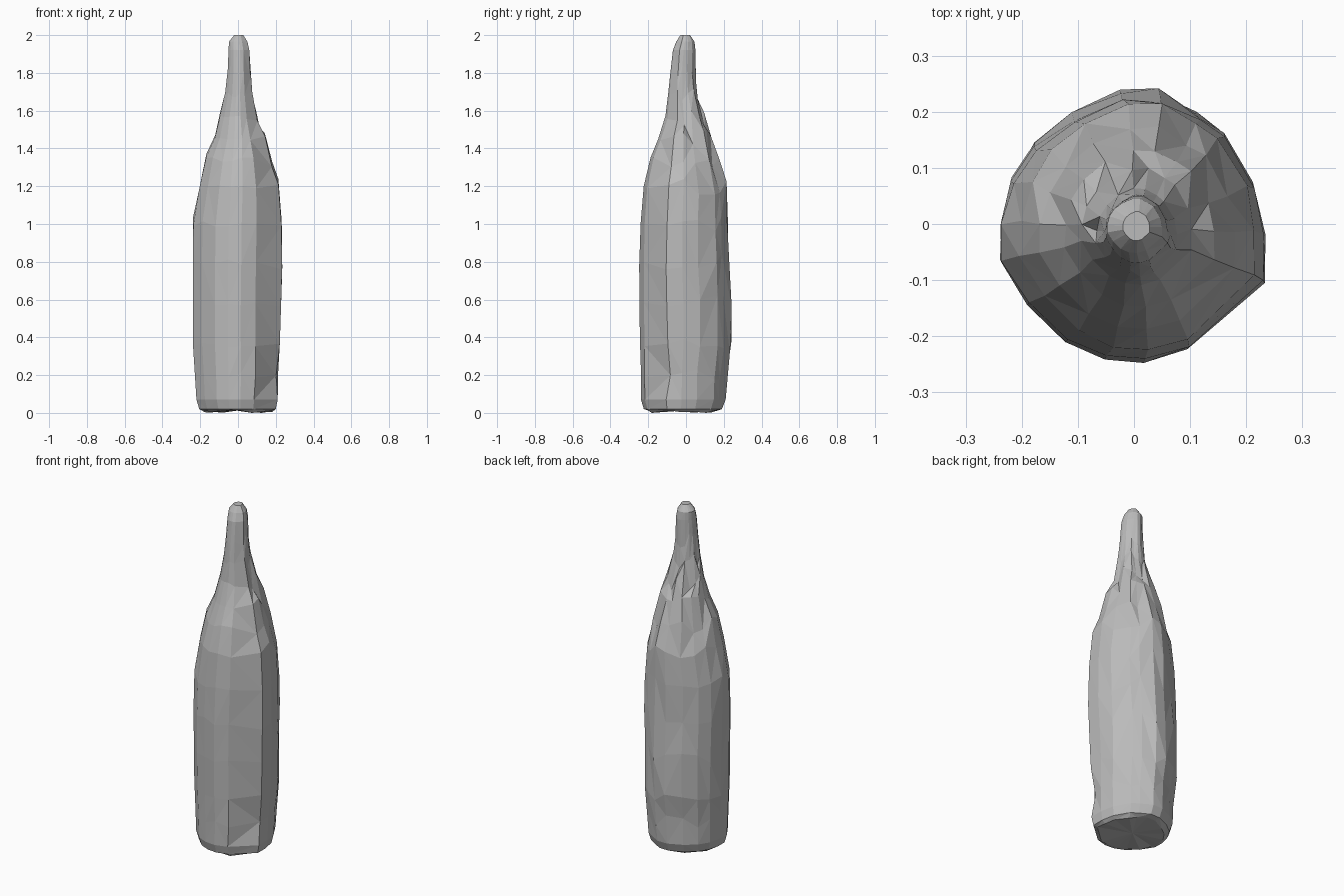
import bpy
import bmesh
import random
from mathutils import Vector

random.seed(4)

cube = bpy.data.objects.get("Cube")
if cube:
    bpy.data.objects.remove(cube, do_unlink=True)


def make_material(name, colour):
    material = bpy.data.materials.new(name)
    material.use_nodes = True
    material.diffuse_color = colour
    material.node_tree.nodes["Principled BSDF"].inputs["Base Color"].default_value = colour
    return material


# Uneven outline of the bottle seen from above, anticlockwise
outline = [
    (.10, -.225), (.24, -.10), (.24, -.01), (.222, .08), (.165, .18),
    (.12, .21), (.05, .25), (-.02, .25), (-.11, .21), (-.18, .155),
    (-.22, .09), (-.24, .01), (-.24, -.06), (-.19, -.14), (-.12, -.21),
    (-.05, -.242), (.02, -.248),
]

# Silhouette limits at each height: height, left, right, front, back
profile = [
    (.01, -.18, .18, -.20, .16),
    (.02, -.205, .20, -.225, .19),
    (.07, -.22, .21, -.24, .21),
    (.20, -.23, .225, -.243, .22),
    (.36, -.24, .23, -.245, .24),
    (.58, -.24, .23, -.25, .242),
    (.80, -.24, .235, -.25, .23),
    (1.0, -.24, .24, -.245, .225),
    (1.2, -.205, .22, -.228, .222),
    (1.34, -.17, .185, -.19, .175),
    (1.46, -.125, .145, -.15, .135),
    (1.56, -.095, .105, -.11, .10),
    (1.68, -.068, .078, -.095, .065),
    (1.8, -.055, .066, -.085, .053),
    (1.92, -.05, .06, -.07, .05),
    (1.965, -.048, .05, -.052, .045),
    (2.0, -.02, .028, -.03, .022),
]


def build_ring(bm, level):
    """Fit the outline between the silhouette limits and roughen it."""
    height, left, right, front, back = level
    middle = Vector(((left + right) / 2, (front + back) / 2, height))
    body = .1 < height < 1.9
    ring = []
    for x, y in outline:
        offset = Vector((x / .24 * (right - left) / 2, y / .25 * (back - front) / 2, 0))
        if body:
            rough = 1 if y > 0 or x > .15 else .35
            offset *= 1 - random.uniform(0, .04) * rough
            offset.z = random.uniform(-.045, .045) * rough
        ring.append(bm.verts.new(middle + offset))
    return ring


def bridge(bm, lower, upper):
    """Join two rings with triangles whose diagonals vary."""
    count = len(lower)
    for i in range(count):
        j = (i + 1) % count
        a, b, c, d = lower[i], lower[j], upper[j], upper[i]
        if random.random() < .5:
            triangles = ((a, b, c), (a, c, d))
        else:
            triangles = ((a, b, d), (b, c, d))
        for triangle in triangles:
            bm.faces.new(triangle)


# Bottle skin, ring by ring
bm = bmesh.new()
rings = [build_ring(bm, level) for level in profile]
for lower, upper in zip(rings, rings[1:]):
    bridge(bm, lower, upper)

# Dent low on the left side
rings[3][1].co += Vector((-.02, .02, .03))
rings[3][2].co += Vector((-.012, 0, .02))

# Slightly uneven base and flat mouth
for vert in rings[0]:
    vert.co.z = random.uniform(0, .015)
rings[0][0].co.z = 0
base_centre = bm.verts.new((-.005, -.02, .012))
for i, vert in enumerate(rings[0]):
    bm.faces.new((base_centre, rings[0][(i + 1) % len(outline)], vert))
bm.faces.new(rings[-1])

bmesh.ops.recalc_face_normals(bm, faces=bm.faces)
mesh = bpy.data.meshes.new("bottle")
bm.to_mesh(mesh)
bm.free()

# Flat facets in a single plain grey
mesh.materials.append(make_material("plain grey", (.5, .5, .5, 1)))
bottle = bpy.data.objects.new("bottle", mesh)
bpy.context.scene.collection.objects.link(bottle)
